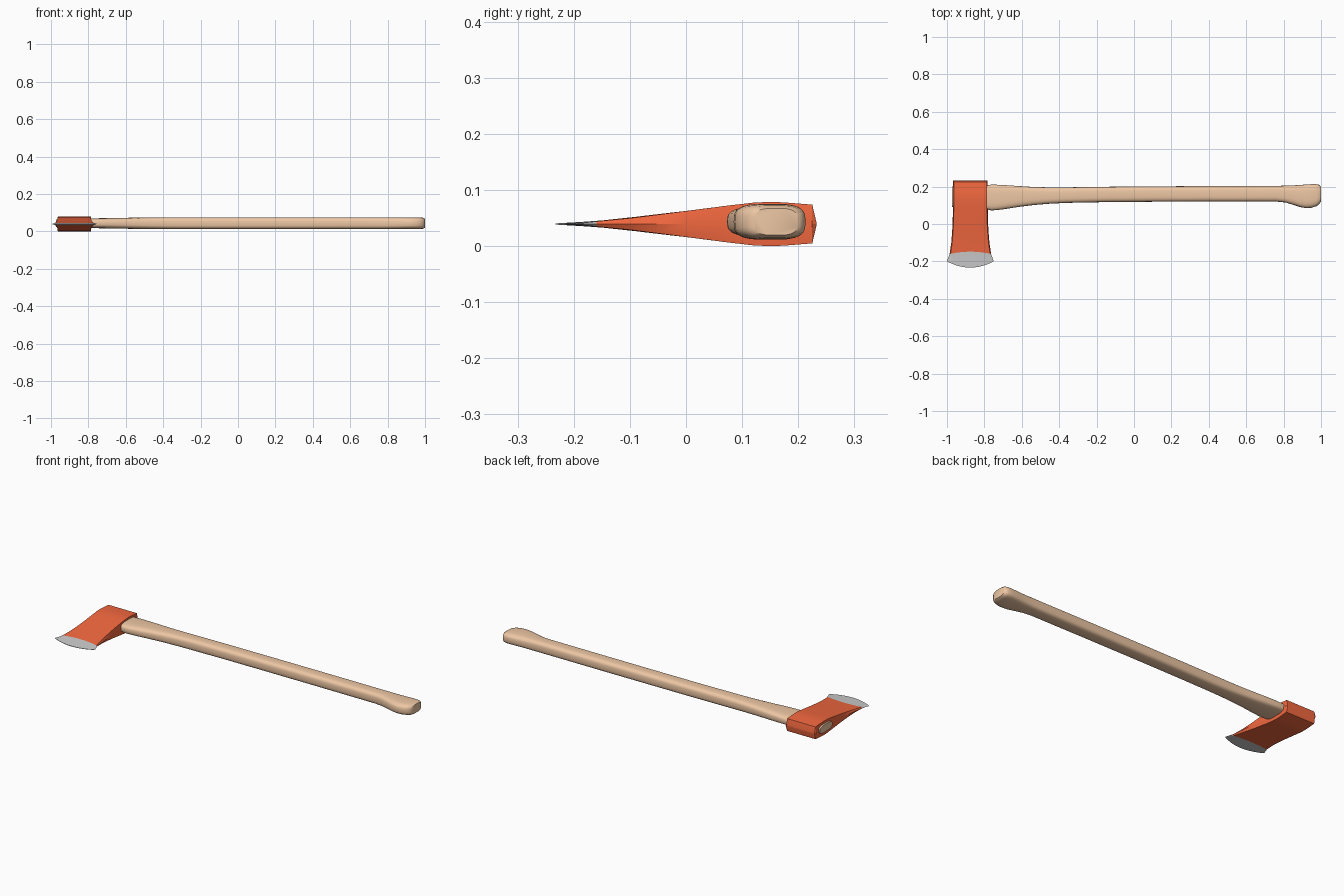
import bpy, bmesh, math

if "Cube" in bpy.data.objects:
    bpy.data.objects.remove(bpy.data.objects["Cube"])

CX, CZ = -0.875, 0.0395


def material(name, color):
    m = bpy.data.materials.new(name)
    m.diffuse_color = (*color, 1)
    m.use_nodes = True
    m.node_tree.nodes["Principled BSDF"].inputs["Base Color"].default_value = m.diffuse_color
    return m


def loft(name, rings, mat=None, angle=30):
    """Skin closed rings of points into a capped, smooth-by-angle solid."""
    bm = bmesh.new()
    loops = [[bm.verts.new(p) for p in ring] for ring in rings]
    n = len(loops[0])
    for a, b in zip(loops, loops[1:]):
        for i in range(n):
            j = (i + 1) % n
            bm.faces.new((a[i], a[j], b[j], b[i]))
    bm.faces.new(loops[0][::-1])
    bm.faces.new(loops[-1])
    bmesh.ops.recalc_face_normals(bm, faces=bm.faces)
    me = bpy.data.meshes.new(name)
    bm.to_mesh(me)
    bm.free()
    ob = bpy.data.objects.new(name, me)
    bpy.context.collection.objects.link(ob)
    if mat:
        me.materials.append(mat)
    bpy.ops.object.select_all(action='DESELECT')
    ob.select_set(True)
    bpy.context.view_layer.objects.active = ob
    bpy.ops.object.shade_smooth_by_angle(angle=math.radians(angle))
    return ob


def handle_ring(x, y0, y1, h, n=32, power=0.62):
    """Rounded-rectangle cross-section of the handle."""
    pts = []
    for i in range(n):
        a = 2 * math.pi * i / n
        c, s = math.cos(a), math.sin(a)
        pts.append((x, (y0 + y1) / 2 + (y1 - y0) / 2 * math.copysign(abs(c) ** power, c),
                    0.0435 + h * math.copysign(abs(s) ** power, s)))
    return pts


def head_ring(y, half, h, bulge, taper, n=12):
    """Six-sided slab section: flat cheeks, ridged sides, bowed along y."""
    us = [0.95 * (2 * i / n - 1) for i in range(n + 1)]
    section = [(u, 1) for u in us] + [(1, 0)] + [(u, -1) for u in us[::-1]] + [(-1, 0)]
    return [(CX + half * u, y - bulge * (1 - u * u),
             CZ + s * h * (1 - taper * u * u)) for u, s in section]


# Wooden handle: x, lower y, upper y, half thickness
handle = [
    (-0.974, .090, .200, .021), (-0.80, .082, .208, .025), (-0.765, .073, .210, .026),
    (-0.735, .074, .210, .027), (-0.69, .080, .208, .028), (-0.62, .091, .203, .029),
    (-0.54, .101, .198, .030), (-0.46, .108, .196, .031), (-0.36, .113, .196, .032),
    (-0.15, .117, .199, .032), (0.10, .119, .201, .032), (0.40, .120, .203, .032),
    (0.76, .120, .204, .032), (0.81, .115, .205, .032), (0.86, .100, .207, .032),
    (0.89, .090, .209, .032), (0.92, .085, .211, .032), (0.95, .087, .213, .032),
    (0.975, .095, .213, .031), (0.992, .107, .209, .029), (1.0, .121, .199, .024),
]
loft("handle", [handle_ring(*s) for s in handle],
     material("wood", (0.85, 0.57, 0.37)), 40)

# Painted head: y, half width, half thickness, edge bow, side taper
head = [
    (.233, .092, .001, 0, 0), (.225, .093, .0345, 0, 0), (.175, .093, .0385, 0, 0),
    (.15, .093, .0395, 0, 0), (.12, .093, .038, 0, 0), (.08, .093, .0335, 0, 0),
    (0, .095, .0235, -.002, .02), (-.05, .098, .018, -.004, .08),
    (-.10, .102, .0125, -.008, .18), (-.16, .111, .0065, -.012, .3),
]
loft("axe_head", [head_ring(*s) for s in head], material("red_paint", (0.9, 0.14, 0.05)), 20)

# Bare ground cutting edge
blade = [
    (-.16, .111, .0065, -.012, .3), (-.18, .118, .0035, .010, .4),
    (-.20, .125, .001, .033, .4),
]
loft("cutting_edge", [head_ring(*s) for s in blade], None, 20)
